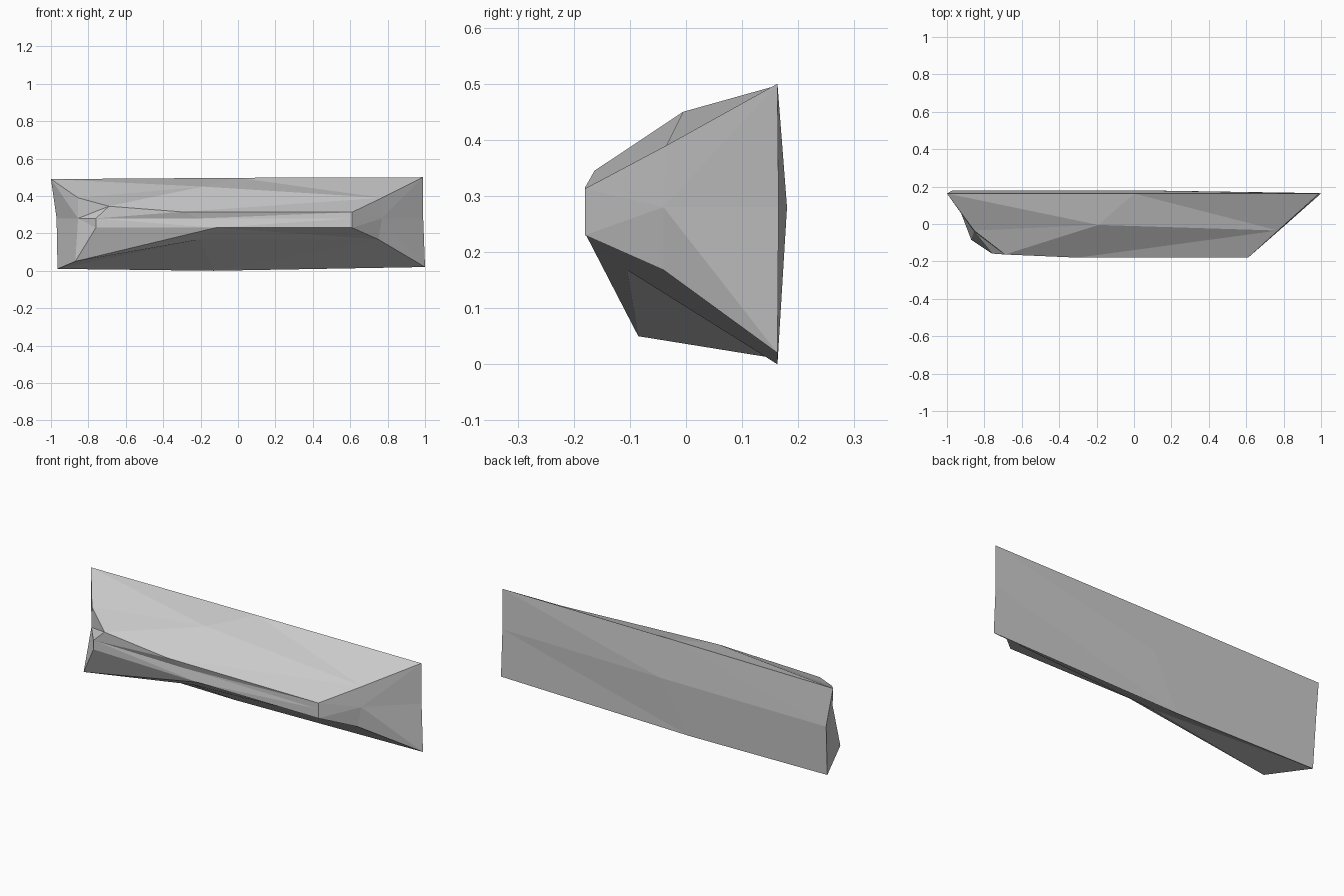
import bpy, bmesh

if "Cube" in bpy.data.objects:
    bpy.data.objects.remove(bpy.data.objects["Cube"])

# Cross-sections, each running: back bottom, back middle, back top, upper shoulder,
# front top, front middle, front bottom, lower shoulder
LEFT = [(-.965, .163, .01), (-.97, .18, .28), (-1, .163, .49), (-.855, -.035, .39),
        (-.69, -.163, .345), (-.76, -.158, .28), (-.76, -.158, .23), (-.87, -.085, .05)]
MID = [(-.13, .163, 0), (.03, .18, .28), (0, .163, .497), (-.19, -.005, .45),
       (-.3, -.18, .315), (-.2, -.168, .28), (-.12, -.178, .23), (-.2, -.105, .168)]
RIGHT = [(1, .163, .02), (.99, .165, .28), (.99, .163, .5), (.77, -.035, .39),
         (.61, -.18, .313), (.61, -.18, .28), (.61, -.18, .23), (.75, -.04, .168)]
# Which diagonal splits each strip: True runs from its first row to the far second row
SPLIT_LEFT = [True, True, True, False, False, True, False, False]
SPLIT_RIGHT = [True, True, True, False, False, False, True, False]

bm = bmesh.new()
rings = [[bm.verts.new(p) for p in sec] for sec in (LEFT, MID, RIGHT)]


def bridge(a, b, splits):
    for i, first_diag in enumerate(splits):
        j = (i + 1) % 8
        if first_diag:
            tris = [(a[i], b[i], b[j]), (a[i], b[j], a[j])]
        else:
            tris = [(a[i], b[i], a[j]), (b[i], b[j], a[j])]
        for t in tris:
            bm.faces.new(t)


def end_cap(ring, centre):
    c = bm.verts.new(centre)
    for i in range(8):
        # the back middle rib meets the cap centre, so a fan gives the facets
        bm.faces.new((ring[i], ring[(i + 1) % 8], c))


bridge(rings[0], rings[1], SPLIT_LEFT)
bridge(rings[1], rings[2], SPLIT_RIGHT)
end_cap(rings[0], (-.855, -.04, .28))
end_cap(rings[2], (.77, -.04, .28))
bmesh.ops.recalc_face_normals(bm, faces=bm.faces)

mesh = bpy.data.meshes.new("rock_slab")
bm.to_mesh(mesh)
bm.free()
slab = bpy.data.objects.new("rock_slab", mesh)
bpy.context.collection.objects.link(slab)

# Plain grey stone
stone = bpy.data.materials.new("grey_stone")
stone.diffuse_color = (0.6, 0.6, 0.6, 1)
stone.use_nodes = True
stone.node_tree.nodes["Principled BSDF"].inputs["Base Color"].default_value = stone.diffuse_color
mesh.materials.append(stone)
